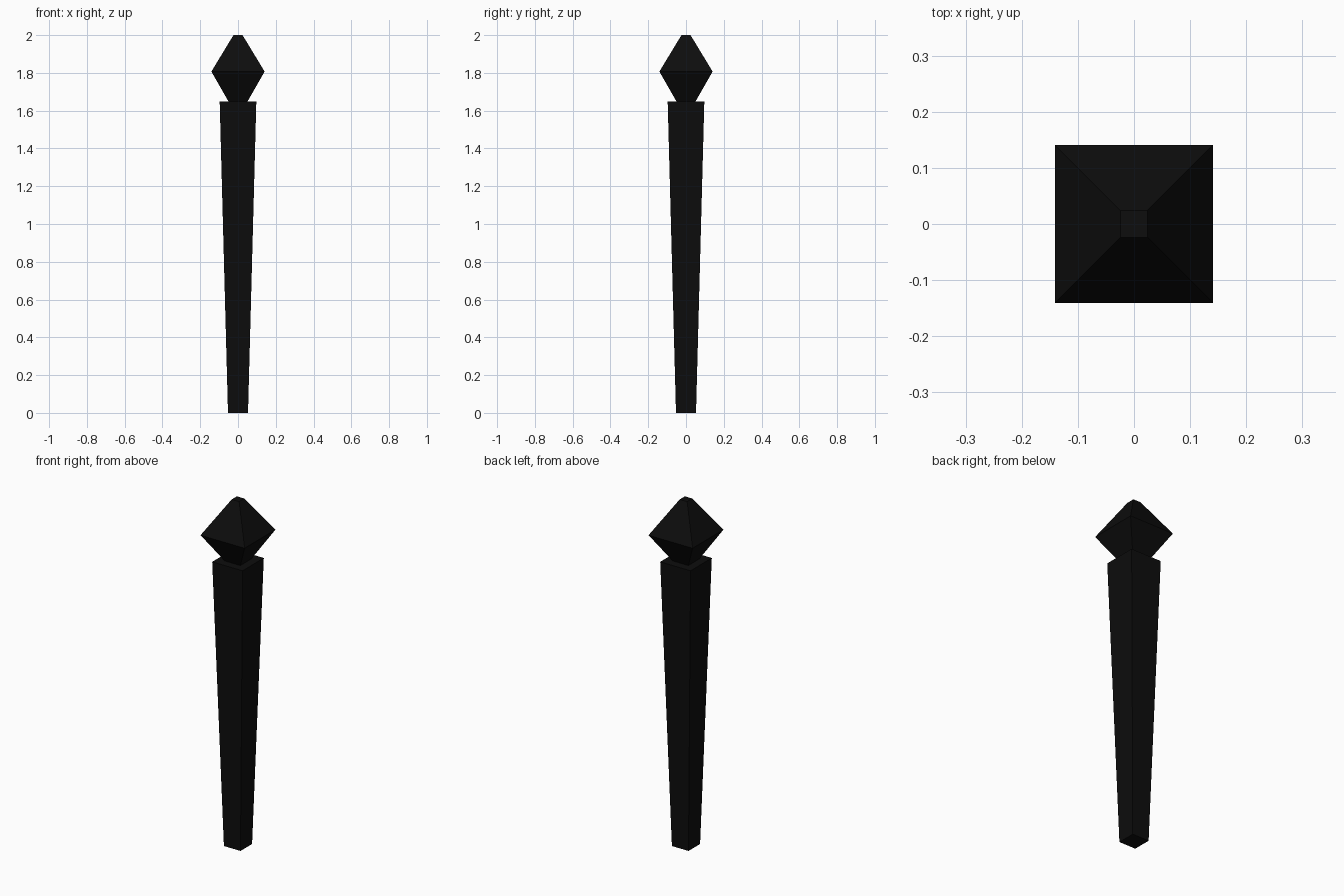
import bpy
import bmesh

cube = bpy.data.objects.get("Cube")
if cube:
    bpy.data.objects.remove(cube, do_unlink=True)

black = bpy.data.materials.new("near_black")
black.use_nodes = True
colour = (0.004, 0.004, 0.004, 1)
black.diffuse_color = colour
black.node_tree.nodes["Principled BSDF"].inputs["Base Color"].default_value = colour


def square_loft(name, profile):
    """Closed solid through square sections given as (half width, height)."""
    bm = bmesh.new()
    corners = ((-1, -1), (1, -1), (1, 1), (-1, 1))
    rings = [[bm.verts.new((x * r, y * r, z)) for x, y in corners] for r, z in profile]
    for low, high in zip(rings, rings[1:]):
        for i in range(4):
            j = (i + 1) % 4
            bm.faces.new((low[i], low[j], high[j], high[i]))
    bm.faces.new(rings[0][::-1])
    bm.faces.new(rings[-1])
    mesh = bpy.data.meshes.new(name)
    bm.to_mesh(mesh)
    bm.free()
    mesh.materials.append(black)
    obj = bpy.data.objects.new(name, mesh)
    bpy.context.collection.objects.link(obj)
    return obj


# Tapered leg, narrow at the foot
square_loft("tapered_shaft", [(0.053, 0), (0.097, 1.648)])

# Faceted finial resting on the shaft
square_loft("pointed_finial", [(0.05, 1.648), (0.141, 1.807), (0.024, 2.0)])
